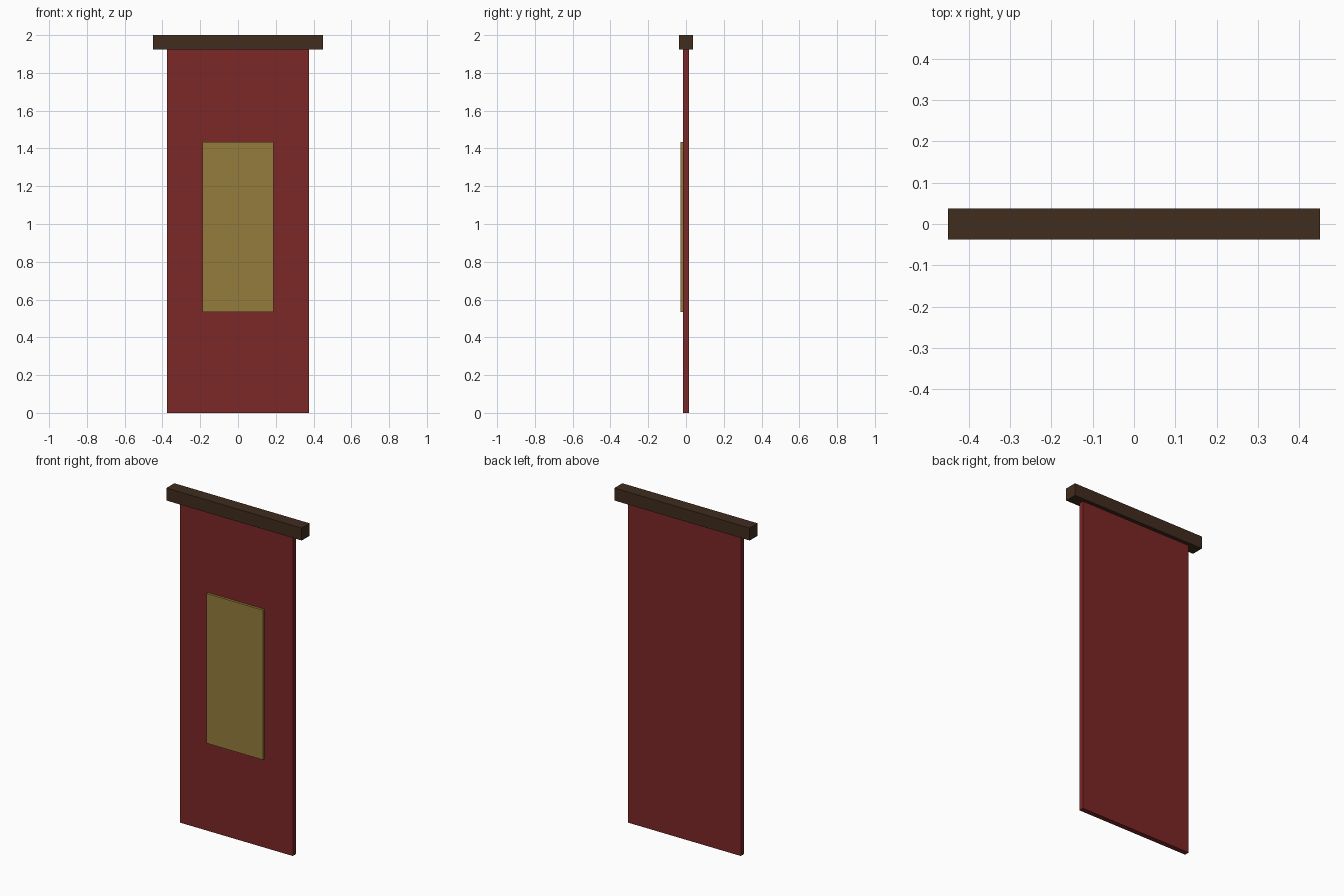
import bpy

if "Cube" in bpy.data.objects:
    bpy.data.objects.remove(bpy.data.objects["Cube"])


def material(name, rgb):
    mat = bpy.data.materials.new(name)
    mat.diffuse_color = (*rgb, 1.0)
    mat.use_nodes = True
    mat.node_tree.nodes["Principled BSDF"].inputs["Base Color"].default_value = mat.diffuse_color
    return mat


def box(name, x, y, z, mat):
    """Box from (min, max) ranges on each axis."""
    ranges = (x, y, z)
    bpy.ops.mesh.primitive_cube_add(size=1, location=[(a + b) / 2 for a, b in ranges])
    ob = bpy.context.object
    ob.name = name
    ob.scale = [b - a for a, b in ranges]
    bpy.ops.object.transform_apply(location=False, rotation=False, scale=True)
    ob.data.materials.append(mat)
    return ob


red = material("red_cloth", (0.20, 0.02, 0.02))
gold = material("gold_cloth", (0.30, 0.20, 0.045))
wood = material("dark_wood", (0.052, 0.026, 0.013))

# Hanging cloth, its top just tucked into the rail
box("banner_cloth", (-0.375, 0.375), (-0.015, 0.015), (0, 1.93), red)
# Raised panel on the front only
box("front_panel", (-0.1875, 0.1875), (-0.03, -0.014), (0.533, 1.433), gold)
# Square top rail
box("top_rail", (-0.45, 0.45), (-0.0375, 0.0375), (1.925, 2.0), wood)
